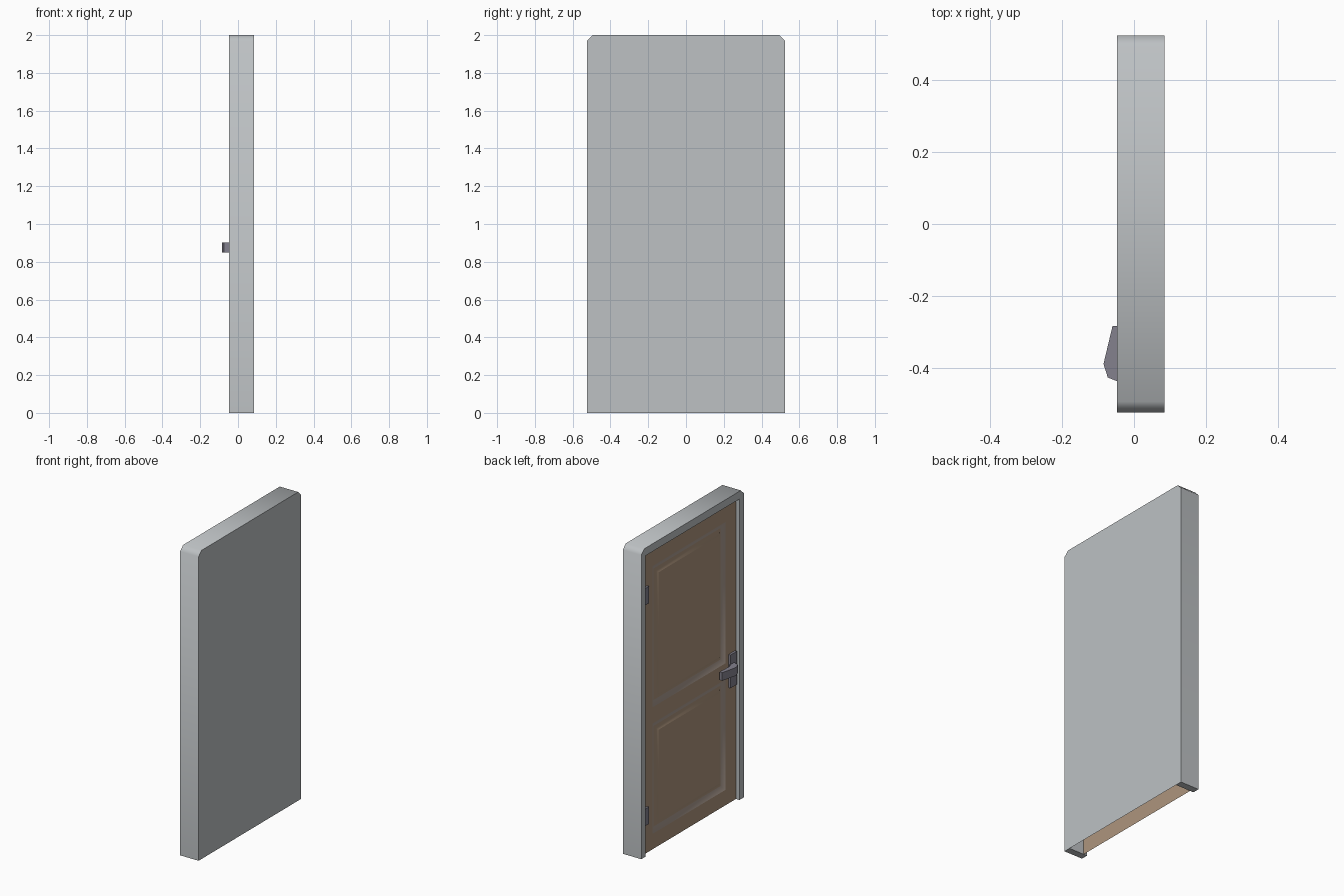
import bpy
import bmesh
import math

cube = bpy.data.objects.get("Cube")
if cube:
    bpy.data.objects.remove(cube, do_unlink=True)


def material(name, rgb):
    mat = bpy.data.materials.new(name)
    mat.use_nodes = True
    mat.diffuse_color = (*rgb, 1)
    bsdf = next(n for n in mat.node_tree.nodes if n.type == "BSDF_PRINCIPLED")
    bsdf.inputs["Base Color"].default_value = (*rgb, 1)
    return mat


GREY = material("frame_grey", (0.51, 0.535, 0.55))
WOOD = material("door_brown", (0.42, 0.30, 0.205))
TAUPE = material("moulding_taupe", (0.42, 0.34, 0.29))
METAL = material("metal_violet_grey", (0.23, 0.22, 0.27))


def finish(name, bm, *mats):
    mesh = bpy.data.meshes.new(name)
    bm.to_mesh(mesh)
    bm.free()
    for mat in mats:
        mesh.materials.append(mat)
    obj = bpy.data.objects.new(name, mesh)
    bpy.context.collection.objects.link(obj)
    return obj


def prism(points, offset):
    """Extrude a closed outline by an offset; returns the mesh and its first cap."""
    bm = bmesh.new()
    cap = bm.faces.new([bm.verts.new(p) for p in points])
    made = bmesh.ops.extrude_face_region(bm, geom=[cap], use_keep_orig=True)["geom"]
    new = [v for v in made if isinstance(v, bmesh.types.BMVert)]
    bmesh.ops.translate(bm, verts=new, vec=offset)
    bmesh.ops.recalc_face_normals(bm, faces=bm.faces)
    return bm, cap


def block(name, x, y, z, mat):
    outline = [(x[0], y[0], z[0]), (x[0], y[1], z[0]), (x[0], y[1], z[1]), (x[0], y[0], z[1])]
    bm, cap = prism(outline, (x[1] - x[0], 0, 0))
    return finish(name, bm, mat)


FRONT, BACK, DOOR = -0.047, 0.085, -0.022
HALF, IN, TOP, CUT = 0.525, 0.48, 2.0, 0.03

# Frame: chamfered surround, open at the bottom and closed behind by a flat back
outer = [(-HALF, 0), (-HALF, TOP - CUT), (-HALF + CUT, TOP),
         (HALF - CUT, TOP), (HALF, TOP - CUT), (HALF, 0)]
inner = [(IN, 0), (IN, 1.95), (-IN, 1.95), (-IN, 0)]
bm, back_cap = prism([(BACK, y, z) for y, z in outer + inner], (FRONT - BACK, 0, 0))
back_verts = list(back_cap.verts)
rim = [v for v in back_verts if abs(v.co.y) > IN + 0.01 or v.co.z > 1.96]
bmesh.ops.delete(bm, geom=[back_cap], context="FACES_ONLY")
back = bm.faces.new(rim)
back.normal_update()
if back.normal.x < 0:
    back.normal_flip()
for f in bm.faces:
    f.smooth = True
for e in bm.edges:
    e.smooth = len(e.link_faces) == 2 and e.calc_face_angle(0) < math.radians(50)
finish("door_frame", bm, GREY)

# Door leaf: a sheet with two panels set in V-shaped grooves
bm = bmesh.new()
ys = [IN, 0.375, -0.375, -IN]
zs = [0, 0.10, 0.815, 0.92, 1.835, 1.95]
grid = [[bm.verts.new((DOOR, y, z)) for y in ys] for z in zs]
panels = []
for r in range(len(zs) - 1):
    for c in range(len(ys) - 1):
        f = bm.faces.new((grid[r][c], grid[r][c + 1], grid[r + 1][c + 1], grid[r + 1][c]))
        if c == 1 and r in (1, 3):
            panels.append(f)
bm.normal_update()
for depth, index in ((-0.015, 1), (0.015, 0)):
    ring = bmesh.ops.inset_individual(bm, faces=panels, thickness=0.045, depth=depth)["faces"]
    for f in ring:
        if f not in panels:
            f.material_index = index
    bm.normal_update()
for f in bm.faces:
    f.smooth = True
for e in bm.edges:
    flat = [abs(f.normal.x) > 0.999 for f in e.link_faces]
    e.smooth = all(flat) or not any(flat)
finish("door_leaf", bm, WOOD, TAUPE)

# Hinges on the left edge of the leaf
for name, z in (("lower", 0.19), ("upper", 1.62)):
    block(name + "_hinge", (DOOR - 0.014, DOOR), (0.43, IN), (z, z + 0.11), METAL)

# Handle plate and bent lever
block("handle_plate", (DOOR - 0.014, DOOR), (-0.47, -0.405), (0.75, 0.965), METAL)
lever = [(-0.06, -0.285), (-0.085, -0.39), (-0.073, -0.428), (-0.03, -0.445),
         (-0.03, -0.405), (-0.045, -0.385), (-0.042, -0.285)]
bm, cap = prism([(x, y, 0.85) for x, y in lever], (0, 0, 0.053))
finish("handle_lever", bm, METAL)
